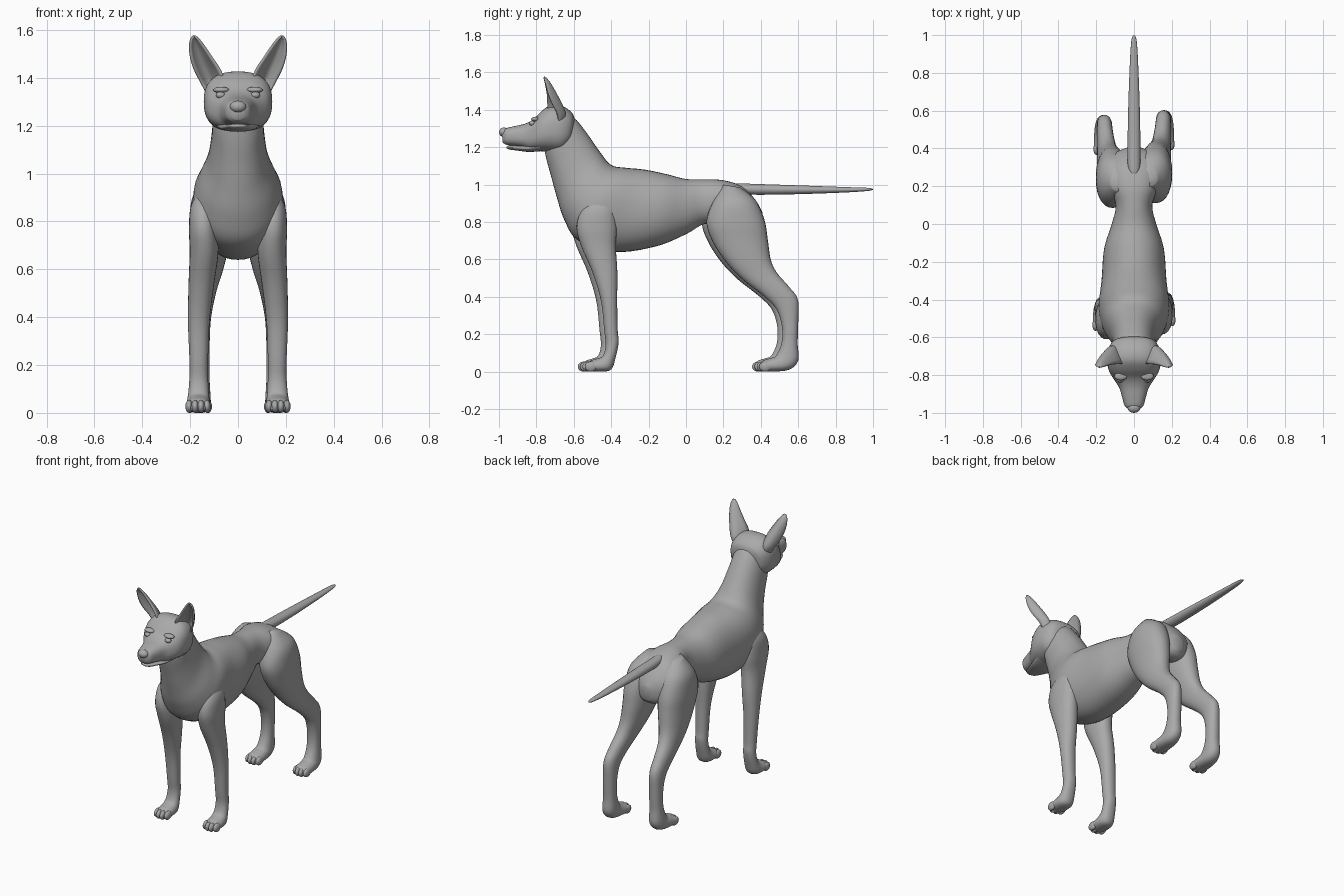
import bpy, bmesh, math
from mathutils import Vector

coat = bpy.data.materials.new("grey_coat")
coat.diffuse_color = (0.4, 0.4, 0.4, 1)


def finish(name, bm):
    bmesh.ops.recalc_face_normals(bm, faces=bm.faces)
    me = bpy.data.meshes.new(name)
    bm.to_mesh(me)
    bm.free()
    for p in me.polygons:
        p.use_smooth = True
    me.materials.append(coat)
    ob = bpy.data.objects.new(name, me)
    bpy.context.collection.objects.link(ob)
    return ob


def spline(rows, steps):
    """Catmull-Rom interpolation through rows of numbers."""
    out = []
    for i in range(len(rows) - 1):
        a, b, c, d = (rows[max(0, min(len(rows) - 1, i + k))] for k in (-1, 0, 1, 2))
        for s in range(steps):
            t = s / steps
            out.append([0.5 * (2 * q + (r - p) * t + (2 * p - 5 * q + 4 * r - u) * t * t
                               + (3 * q - p - 3 * r + u) * t ** 3)
                        for p, q, r, u in zip(a, b, c, d)])
    return out + [list(rows[-1])]


def loft(name, rows, side=1, dx=0, dy=0, power=2.0, n=28, steps=5):
    """Rows: y,z of one edge, y,z of the opposite edge, centre x, half width."""
    bm = bmesh.new()
    rings = []
    for ya, za, yb, zb, x, w in spline(rows, steps):
        ring = []
        for k in range(n):
            t = 2 * math.pi * k / n
            c, s = math.cos(t), math.sin(t)
            c = math.copysign(abs(c) ** (2 / power), c)
            s = math.copysign(abs(s) ** (2 / power), s)
            ring.append(bm.verts.new((side * (x + w * s) + dx,
                                      (ya + yb) / 2 + (ya - yb) / 2 * c + dy,
                                      (za + zb) / 2 + (za - zb) / 2 * c)))
        rings.append(ring)
    for r0, r1 in zip(rings, rings[1:]):
        for k in range(n):
            bm.faces.new((r0[k], r0[(k + 1) % n], r1[(k + 1) % n], r1[k]))
    bm.faces.new(rings[0])
    bm.faces.new(rings[-1])
    return finish(name, bm)


def ball(name, loc, size):
    bm = bmesh.new()
    bmesh.ops.create_uvsphere(bm, u_segments=20, v_segments=12, radius=1)
    bmesh.ops.scale(bm, vec=size, verts=bm.verts)
    bmesh.ops.translate(bm, vec=loc, verts=bm.verts)
    return finish(name, bm)


# Neck, chest, belly and rump in one sweep
loft("torso", [
    (-.63, 1.36, -.76, 1.20, 0, .095), (-.595, 1.355, -.745, 1.13, 0, .105),
    (-.53, 1.275, -.72, 1.04, 0, .11), (-.46, 1.175, -.69, .93, 0, .127),
    (-.40, 1.105, -.65, .81, 0, .165), (-.32, 1.09, -.575, .70, 0, .187),
    (-.22, 1.08, -.38, .64, 0, .172), (-.10, 1.055, -.16, .67, 0, .158),
    (0, 1.03, 0, .735, 0, .118), (.10, 1.028, .10, .79, 0, .097),
    (.20, 1.023, .20, .78, 0, .13), (.30, .99, .30, .73, 0, .145),
    (.37, .92, .37, .73, 0, .11), (.41, .85, .405, .76, 0, .03)], power=2.15, n=40)

# Tail
loft("tail", [
    (.25, .99, .25, .975, 0, .008), (.27, 1.006, .28, .955, 0, .028),
    (.36, 1.004, .36, .946, 0, .034), (.60, .996, .60, .949, 0, .031),
    (.85, .987, .85, .958, 0, .022), (.97, .983, .97, .966, 0, .014),
    (1, .977, 1, .973, 0, .003)], n=20)

# Skull and muzzle
loft("head", [
    (-.595, 1.35, -.60, 1.27, 0, .045), (-.61, 1.385, -.62, 1.215, 0, .105),
    (-.66, 1.42, -.665, 1.175, 0, .136), (-.72, 1.425, -.73, 1.175, 0, .143),
    (-.77, 1.395, -.79, 1.18, 0, .131), (-.815, 1.35, -.84, 1.185, 0, .102),
    (-.86, 1.326, -.875, 1.198, 0, .078), (-.92, 1.312, -.92, 1.207, 0, .062),
    (-.965, 1.30, -.96, 1.213, 0, .049), (-.985, 1.28, -.98, 1.225, 0, .026)],
    power=2.5, n=40)
loft("lower_jaw", [
    (-.76, 1.24, -.76, 1.18, 0, .10), (-.84, 1.215, -.84, 1.175, 0, .078),
    (-.91, 1.21, -.91, 1.183, 0, .052), (-.95, 1.208, -.945, 1.188, 0, .034),
    (-.96, 1.202, -.96, 1.195, 0, .008)])
ball("nose", (0, -.973, 1.28), (.034, .027, .025))

FRONT_LEG = [
    (-.50, .93, -.40, .93, .13, .03), (-.56, .86, -.38, .87, .145, .052),
    (-.585, .77, -.37, .77, .145, .06), (-.56, .67, -.375, .67, .142, .06),
    (-.50, .53, -.367, .53, .154, .053), (-.455, .38, -.368, .38, .164, .045),
    (-.437, .22, -.365, .22, .164, .039), (-.43, .14, -.36, .16, .164, .039),
    (-.445, .085, -.375, .08, .165, .043), (-.475, .07, -.40, .012, .166, .049),
    (-.51, .058, -.46, 0, .167, .05), (-.54, .03, -.53, .005, .167, .034)]

HIND_LEG = [
    (.20, 1.0, .29, .985, .075, .045), (.14, .90, .37, .92, .10, .087),
    (.11, .80, .42, .81, .112, .09), (.14, .70, .438, .70, .118, .081),
    (.21, .59, .453, .60, .13, .067), (.30, .495, .485, .53, .142, .053),
    (.42, .40, .55, .455, .152, .044), (.485, .33, .598, .385, .156, .04),
    (.513, .24, .60, .26, .157, .038), (.51, .15, .597, .15, .158, .039),
    (.48, .085, .60, .06, .16, .045), (.45, .072, .55, .01, .162, .049),
    (.41, .058, .44, 0, .162, .05), (.39, .03, .40, .005, .162, .034)]

for side, tag in ((1, "right"), (-1, "left")):
    # Legs, with the left pair set slightly forward
    dy = 0 if side > 0 else -.025
    for name, rows, toe_y, foot_x in (("front_leg", FRONT_LEG, -.527, .167),
                                      ("hind_leg", HIND_LEG, .405, .162)):
        loft(f"{name}_{tag}", rows, side, dy=dy, power=2.2)
        for k in range(4):
            off = (k - 1.5) * .025
            ball(f"{name}_toe_{tag}_{k}",
                 (side * foot_x + off, toe_y + dy + abs(off) * .5, .027),
                 (.0155, .033, .027))

    # Eyeball with upper lid
    ball(f"eye_{tag}", (side * .073, -.822, 1.328), (.02, .017, .014))
    ball(f"brow_{tag}", (side * .07, -.806, 1.35), (.034, .022, .013))

    # Cupped ear: z, outer x, inner x, outer rim y, inner rim y, cup depth
    bm = bmesh.new()
    ear = spline([(1.33, .125, .06, -.68, -.70, .03), (1.38, .152, .058, -.69, -.735, .062),
                  (1.43, .178, .075, -.715, -.74, .06), (1.48, .195, .107, -.735, -.742, .046),
                  (1.53, .201, .141, -.748, -.75, .028), (1.56, .196, .164, -.756, -.757, .014),
                  (1.574, .186, .18, -.76, -.76, .002)], 4)
    grid = []
    for z, xo, xi, yo, yi, depth in ear:
        row = []
        for k in range(13):
            t = k / 12
            row.append(bm.verts.new((side * (xo + (xi - xo) * t),
                                     yo + (yi - yo) * t + depth * math.sin(math.pi * t) ** .8, z)))
        grid.append(row)
    for r0, r1 in zip(grid, grid[1:]):
        for k in range(12):
            bm.faces.new((r0[k], r0[k + 1], r1[k + 1], r1[k]))
    ob = finish(f"ear_{tag}", bm)
    mod = ob.modifiers.new("thickness", "SOLIDIFY")
    mod.thickness = .01
    mod.offset = 0
